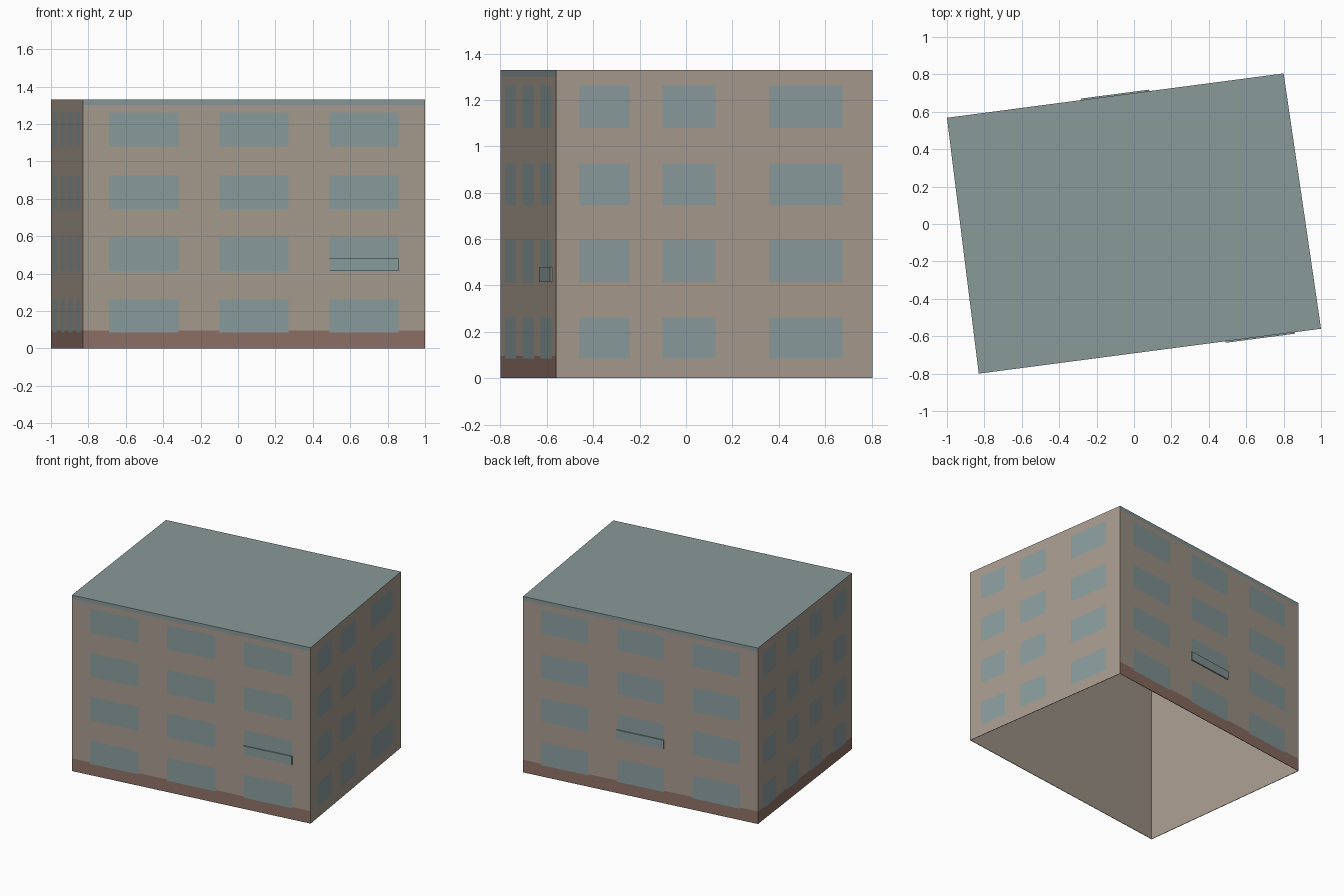
import bpy, bmesh
from mathutils import Vector

cube = bpy.data.objects.get("Cube")
if cube:
    bpy.data.objects.remove(cube)


def material(name, rgb):
    m = bpy.data.materials.new(name)
    m.use_nodes = True
    m.diffuse_color = (*rgb, 1)
    m.node_tree.nodes["Principled BSDF"].inputs["Base Color"].default_value = (*rgb, 1)
    return m


# Wall is last, so the solidified inner side clamps to it
WINDOW, PLINTH, ROOF, WALL = range(4)
MATS = [
    material("blue grey glass", (0.258, 0.337, 0.342)),
    material("brown plinth", (0.275, 0.168, 0.136)),
    material("grey roof", (0.254, 0.319, 0.319)),
    material("beige wall", (0.392, 0.333, 0.275)),
]

HEIGHT = 1.33
PLINTH_TOP = 0.095
TRIM_BOTTOM = 1.30
ROWS = [(0.085, 0.26), (0.415, 0.595), (0.745, 0.925), (1.08, 1.26)]

# Corners, anticlockwise from the front left of the plan
CORNERS = [Vector(c) for c in ((-0.83, -0.80, 0), (1, -0.56, 0),
                               (0.80, 0.805, 0), (-1, 0.568, 0))]
# Window spans along each side, as fractions of its width
LONG = [(0.077, 0.279), (0.399, 0.601), (0.721, 0.923)]
SHORT = [(0.073, 0.234), (0.336, 0.504), (0.672, 0.905)]
NARROW = [(0.06, 0.19), (0.31, 0.43), (0.55, 0.68), (0.80, 0.93)]
# Each side: window spans, has plinth, has roof trim
SIDES = [(LONG, True, True), (SHORT, False, False),
         (LONG, True, True), (NARROW, True, False)]


def inside(value, spans):
    return any(a < value < b for a, b in spans)


def finish(bm, name):
    mesh = bpy.data.meshes.new(name)
    bm.to_mesh(mesh)
    bm.free()
    for m in MATS:
        mesh.materials.append(m)
    obj = bpy.data.objects.new(name, mesh)
    bpy.context.collection.objects.link(obj)
    return obj


# Walls, each cut into a grid at the window edges
bm = bmesh.new()
zs = sorted({0, PLINTH_TOP, TRIM_BOTTOM, HEIGHT} | {z for row in ROWS for z in row})
for i, (spans, plinth, trim) in enumerate(SIDES):
    start, end = CORNERS[i], CORNERS[(i + 1) % 4]
    ts = [0] + [t for span in spans for t in span] + [1]
    for t0, t1 in zip(ts, ts[1:]):
        for z0, z1 in zip(zs, zs[1:]):
            ring = [(t0, z0), (t1, z0), (t1, z1), (t0, z1)]
            face = bm.faces.new([bm.verts.new(start.lerp(end, t) + Vector((0, 0, z)))
                                 for t, z in ring])
            z = (z0 + z1) / 2
            if inside((t0 + t1) / 2, spans) and inside(z, ROWS):
                face.material_index = WINDOW
            elif plinth and z < PLINTH_TOP:
                face.material_index = PLINTH
            elif trim and z > TRIM_BOTTOM:
                face.material_index = ROOF
            else:
                face.material_index = WALL
bmesh.ops.remove_doubles(bm, verts=bm.verts, dist=0.0001)

# Flat roof closing the top; the underside stays open
top = [e for e in bm.edges if e.is_boundary and all(v.co.z > TRIM_BOTTOM for v in e.verts)]
for face in bmesh.ops.contextual_create(bm, geom=top)["faces"]:
    face.material_index = ROOF
    if face.normal.z < 0:
        face.normal_flip()
bmesh.ops.recalc_face_normals(bm, faces=bm.faces)
shell = finish(bm, "building_shell")
thick = shell.modifiers.new("Wall thickness", "SOLIDIFY")
thick.thickness = 0.004
thick.offset = -1
thick.material_offset = 3
thick.material_offset_rim = 3


# Thin panels over the lower part of two windows
def panel(name, side, column):
    start, end = CORNERS[side], CORNERS[(side + 1) % 4]
    t0, t1 = SIDES[side][0][column]
    along = end - start
    out = Vector((along.y, -along.x, 0)).normalized() * 0.008
    base = ROWS[1][0]
    bm = bmesh.new()
    ring = [start + along * t + Vector((0, 0, z))
            for t, z in ((t0, base), (t1, base), (t1, base + 0.065), (t0, base + 0.065))]
    face = bm.faces.new([bm.verts.new(p) for p in ring])
    new = bmesh.ops.extrude_face_region(bm, geom=[face])["geom"]
    bmesh.ops.translate(bm, vec=out, verts=[g for g in new if isinstance(g, bmesh.types.BMVert)])
    bmesh.ops.recalc_face_normals(bm, faces=bm.faces)
    finish(bm, name)


panel("front_window_panel", 0, 2)
panel("back_window_panel", 2, 1)
